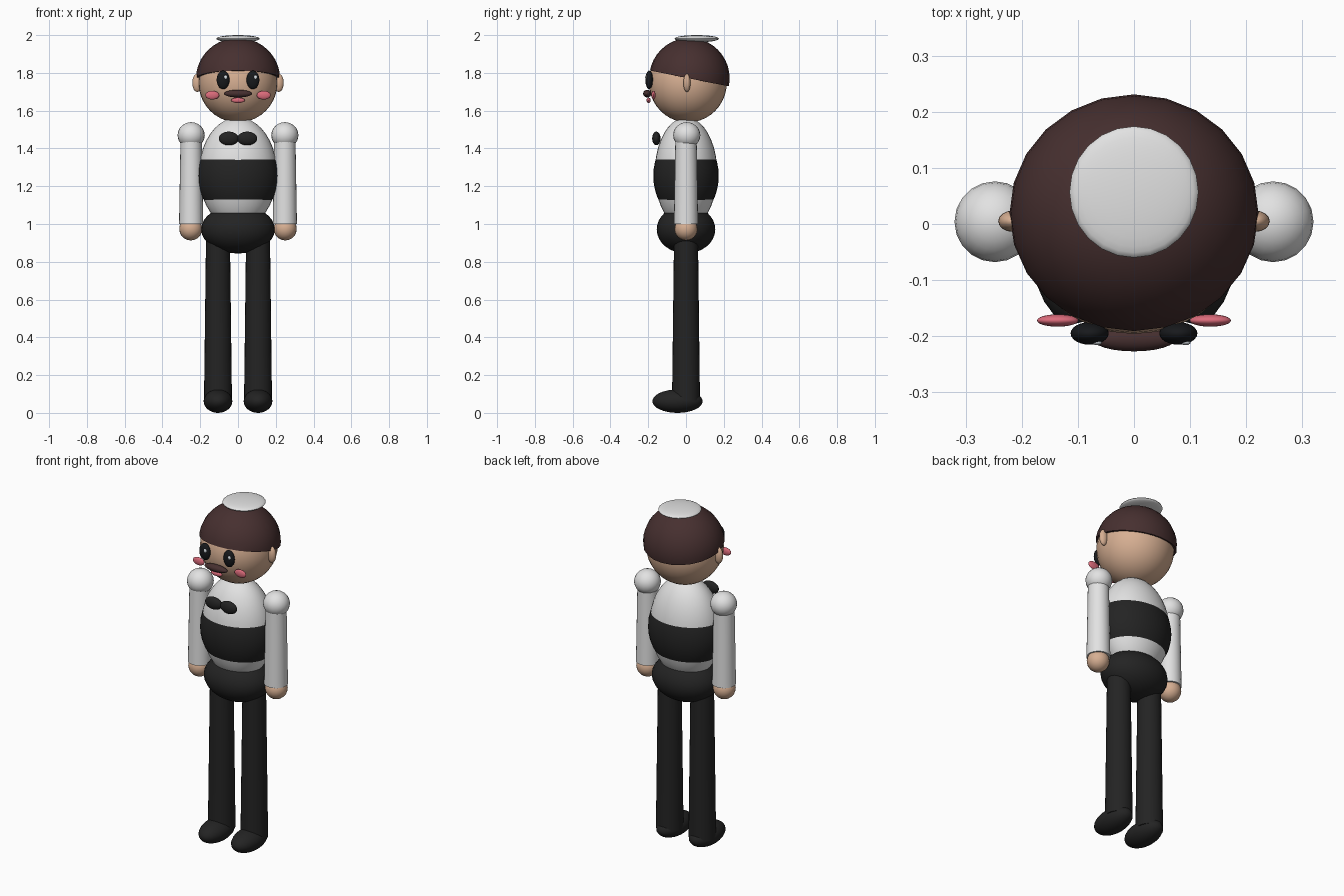
import bpy, bmesh, math
from mathutils import Vector, Matrix

if "Cube" in bpy.data.objects:
    bpy.data.objects.remove(bpy.data.objects["Cube"])


def colour(name, r, g, b):
    m = bpy.data.materials.new(name)
    m.diffuse_color = (r, g, b, 1)
    m.use_nodes = True
    m.node_tree.nodes["Principled BSDF"].inputs["Base Color"].default_value = m.diffuse_color
    return m


SKIN = colour("skin", 0.68, 0.43, 0.29)
HAIR = colour("dark brown hair", 0.062, 0.029, 0.029)
BLACK = colour("black cloth", 0.017, 0.017, 0.017)
WHITE = colour("white cloth", 0.76, 0.76, 0.76)
PINK = colour("pink", 0.72, 0.15, 0.20)
EYE = colour("eye black", 0.009, 0.010, 0.012)
GLINT = colour("eye glint", 0.8, 0.85, 0.9)


def finish(bm, name, mat):
    bmesh.ops.recalc_face_normals(bm, faces=bm.faces)
    me = bpy.data.meshes.new(name)
    bm.to_mesh(me)
    bm.free()
    me.materials.append(mat)
    ob = bpy.data.objects.new(name, me)
    bpy.context.collection.objects.link(ob)
    bpy.ops.object.select_all(action='DESELECT')
    bpy.context.view_layer.objects.active = ob
    ob.select_set(True)
    bpy.ops.object.shade_smooth_by_angle(angle=math.radians(40))
    return ob


def ellipsoid(name, centre, radii, mat, seg=24, rings=16, cuts=()):
    """Scaled sphere; each cut is (point, normal) and removes the normal's side."""
    bm = bmesh.new()
    bmesh.ops.create_uvsphere(bm, u_segments=seg, v_segments=rings, radius=1)
    bm.transform(Matrix.Translation(centre) @ Matrix.Diagonal((*radii, 1)))
    for point, normal in cuts:
        geom = bm.verts[:] + bm.edges[:] + bm.faces[:]
        res = bmesh.ops.bisect_plane(bm, geom=geom, plane_co=Vector(point),
                                     plane_no=Vector(normal), clear_outer=True)
        rim = [e for e in res['geom_cut'] if isinstance(e, bmesh.types.BMEdge)]
        bmesh.ops.contextual_create(bm, geom=rim)
    return finish(bm, name, mat)


def limb(name, x, z0, z1, r0, r1, mat):
    """Upright tapered cylinder."""
    bm = bmesh.new()
    bmesh.ops.create_cone(bm, cap_ends=True, segments=24, radius1=r0, radius2=r1, depth=z1 - z0)
    bm.transform(Matrix.Translation((x, 0, (z0 + z1) / 2)))
    return finish(bm, name, mat)


# Head, hair cap with sloping hairline, and round hat
ellipsoid("head", (0, 0.01, 1.748), (0.209, 0.206, 0.21), SKIN, 32, 20)
ellipsoid("hair", (0, 0.018, 1.772), (0.222, 0.213, 0.213), HAIR, 24, 20,
          cuts=[((0, 0.0, 1.774), (0, -0.2, -1))])
ellipsoid("hat", (0, 0.057, 1.981), (0.115, 0.117, 0.019), WHITE)

# Moustache and mouth
ellipsoid("moustache", (0, -0.205, 1.69), (0.074, 0.022, 0.02), HAIR)
ellipsoid("mouth", (0, -0.198, 1.655), (0.036, 0.011, 0.014), PINK)

# Torso, vest band and hips
ellipsoid("shirt", (0, 0, 1.27), (0.207, 0.166, 0.295), WHITE, 32, 20)
ellipsoid("vest", (0, 0, 1.255), (0.216, 0.173, 0.235), BLACK, 32, 20,
          cuts=[((0, 0, 1.342), (0, 0, 1)), ((0, 0, 1.12), (0, 0, -1))])
ellipsoid("hips", (0, 0, 0.972), (0.195, 0.155, 0.128), BLACK, 32, 16)

# Paired parts
for side, s in (("left", -1), ("right", 1)):
    ellipsoid(f"{side}_ear", (s * 0.216, 0.005, 1.747), (0.026, 0.019, 0.048), SKIN, 16, 12)
    ellipsoid(f"{side}_eye", (s * 0.079, -0.195, 1.763), (0.034, 0.02, 0.049), EYE)
    ellipsoid(f"{side}_eye_glint", (s * 0.079 + 0.013, -0.211, 1.777), (0.009, 0.005, 0.011), GLINT, 12, 8)
    ellipsoid(f"{side}_cheek", (s * 0.136, -0.172, 1.682), (0.037, 0.011, 0.023), PINK)
    ellipsoid(f"{side}_bow_tie_wing", (s * 0.049, -0.157, 1.453), (0.053, 0.022, 0.036), BLACK)
    ellipsoid(f"{side}_shoulder", (s * 0.248, 0.004, 1.47), (0.072, 0.072, 0.069), WHITE, 20, 12)
    limb(f"{side}_sleeve", s * 0.248, 1.0, 1.47, 0.064, 0.056, WHITE)
    ellipsoid(f"{side}_hand", (s * 0.25, 0, 0.974), (0.061, 0.061, 0.061), SKIN, 20, 12)
    limb(f"{side}_leg", s * 0.106, 0.065, 0.96, 0.074, 0.063, BLACK)
    ellipsoid(f"{side}_shoe", (s * 0.106, -0.045, 0.062), (0.076, 0.133, 0.062), BLACK)
